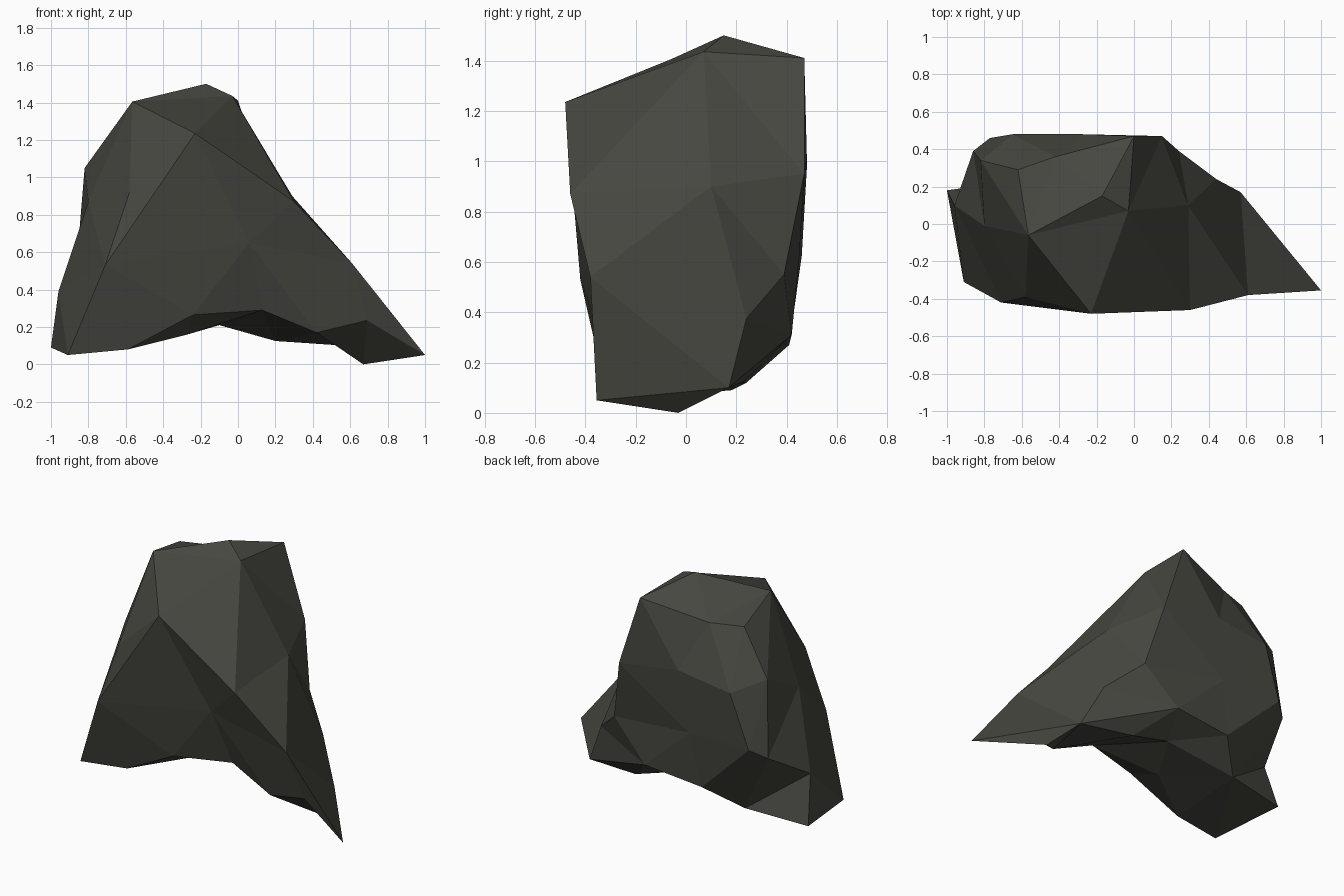
import bpy, bmesh
from mathutils import Vector

if "Cube" in bpy.data.objects:
    bpy.data.objects.remove(bpy.data.objects["Cube"])

# Key corners of the boulder, grouped by height
crown = [(-.17, .15, 1.50), (-.03, .07, 1.435), (0, .47, 1.41), (-.565, -.06, 1.405),
         (-.62, .29, 1.32), (-.42, .36, 1.32), (-.23, -.48, 1.235)]
shoulder = [(-.82, .34, 1.05), (-.28, .48, 1.02), (-.65, .48, .97), (.15, .47, .95),
            (-.58, -.39, .92), (.29, .10, .90), (.30, -.46, .87), (-.80, -.01, .87)]
belly = [(.06, -.36, .65), (-.77, .46, .625), (-.34, .45, .62), (-.86, .39, .57),
         (.24, .39, .55), (.61, -.38, .54), (-.71, -.42, .53), (-.96, .10, .39),
         (.44, .24, .375)]
foot = [(1.0, -.355, .05), (.67, -.03, 0), (.57, .17, .10), (.20, .23, .125),
        (-.59, .24, .12), (-.59, -.29, .08), (-.91, -.31, .05), (-1.0, .18, .09),
        (.69, -.31, .235), (.42, -.27, .17)]
hollow = [(0, .42, .31), (-.40, .41, .27), (-.10, .20, .21), (-.27, -.085, .16),
          (-.24, -.32, .265), (.13, -.24, .29)]
corners = [Vector(p) for p in crown + shoulder + belly + foot + hollow]
centre = Vector((-.03, 0, .62))
# Main ridges that must stay as edges
ridges = [{6, 21}, {1, 10}, {20, 26}, {34, 26}, {15, 32}, {21, 30}]

# Skin the corners: hull them on a sphere, then move each back to its place
bm = bmesh.new()
verts = [bm.verts.new((p - centre).normalized()) for p in corners]
number = {v: i for i, v in enumerate(verts)}
bmesh.ops.convex_hull(bm, input=verts)
for v, p in zip(verts, corners):
    v.co = p


def outward(face):
    a, b, c = [v.co for v in face.verts]
    n = (b - a).cross(c - a).normalized()
    return n if n.dot(a - centre) > 0 else -n


def cost(p, q, inward):
    if {number[p], number[q]} in ridges:
        return 0
    return (p.co - q.co).length * (1.1 if inward else 1)


def turn_one_edge():
    """Swap one long diagonal for a shorter one, or for a main ridge."""
    for e in bm.edges:
        if len(e.link_faces) != 2:
            continue
        f, g = e.link_faces
        u, v = e.verts
        a = next(w for w in f.verts if w not in (u, v))
        b = next(w for w in g.verts if w not in (u, v))
        inward = (b.co - u.co).dot(outward(f)) > 0
        if cost(a, b, not inward) > cost(u, v, inward) - .005:
            continue
        if any(k.other_vert(a) is b for k in a.link_edges):
            continue
        side = (a.co - centre).cross(b.co - centre)
        s, t = side.dot(u.co - centre), side.dot(v.co - centre)
        if s * t >= 0 or min(abs(s), abs(t)) < .002:
            continue
        if bmesh.utils.edge_rotate(e, True):
            return True
    return False


for _ in range(200):
    if not turn_one_edge():
        break
bmesh.ops.recalc_face_normals(bm, faces=bm.faces)

mesh = bpy.data.meshes.new("boulder")
bm.to_mesh(mesh)
bm.free()
boulder = bpy.data.objects.new("boulder", mesh)
bpy.context.collection.objects.link(boulder)

# One dark stone colour
stone = bpy.data.materials.new("dark_stone")
stone.diffuse_color = (.064, .064, .053, 1)
stone.use_nodes = True
stone.node_tree.nodes["Principled BSDF"].inputs["Base Color"].default_value = stone.diffuse_color
mesh.materials.append(stone)
